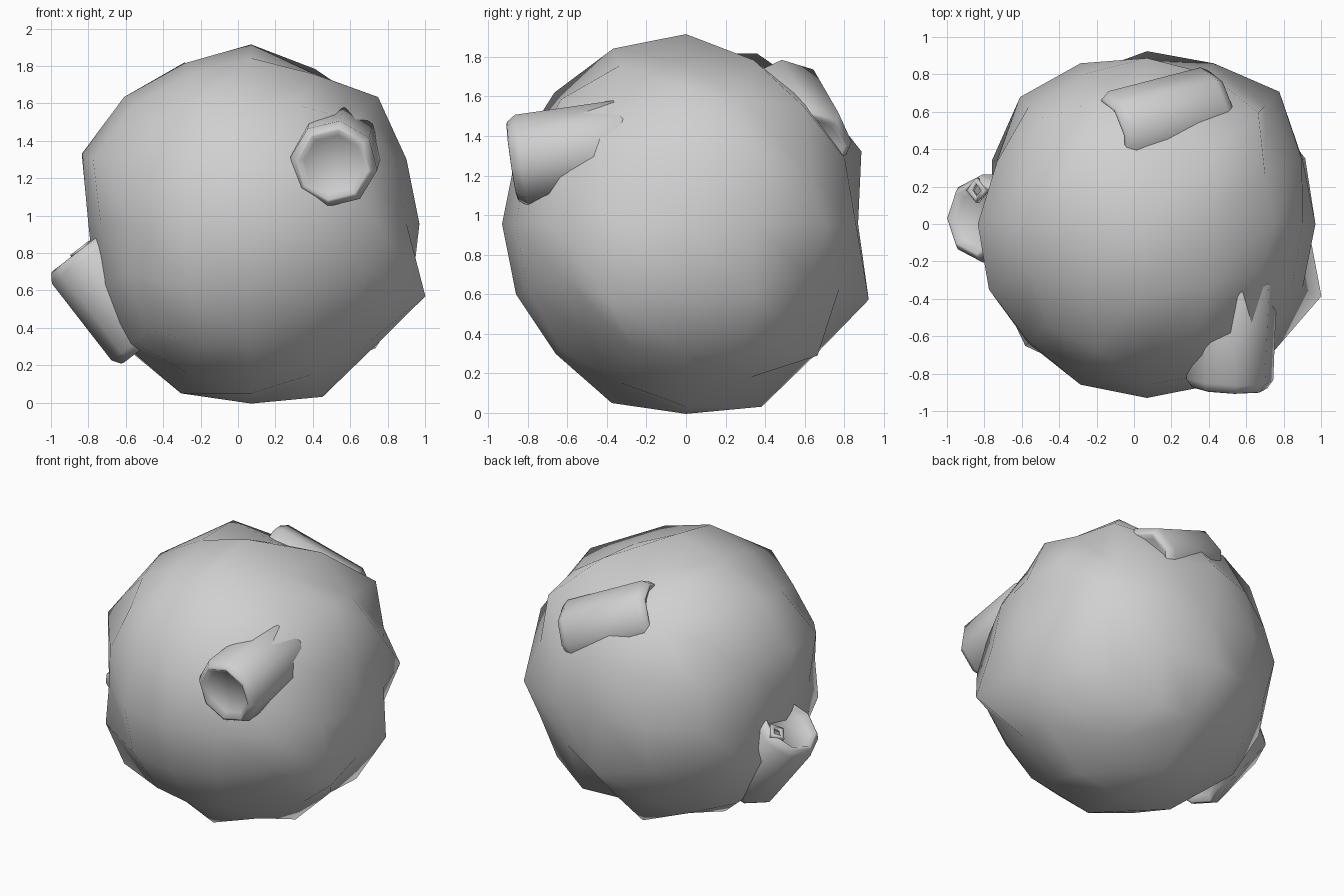
import bpy, bmesh, math
from mathutils import Vector, Matrix

cube = bpy.data.objects.get("Cube")
if cube:
    bpy.data.objects.remove(cube, do_unlink=True)

grey = bpy.data.materials.new("plain_grey")
grey.use_nodes = True
grey.diffuse_color = (0.63, 0.63, 0.63, 1)
grey.node_tree.nodes["Principled BSDF"].inputs["Base Color"].default_value = grey.diffuse_color


def add_object(name, bm):
    bmesh.ops.recalc_face_normals(bm, faces=bm.faces)
    for face in bm.faces:
        face.smooth = True
    mesh = bpy.data.meshes.new(name)
    bm.to_mesh(mesh)
    bm.free()
    mesh.materials.append(grey)
    obj = bpy.data.objects.new(name, mesh)
    bpy.context.collection.objects.link(obj)
    return obj


# Lumpy boulder: a cube grid swollen to a ball, with bumps and dents.
# Grid points are named by side: Left/Right, Front/Back, Down/Top; a small letter is half way.
CENTRE = Vector((0.07, 0, 0.955))
BASE_RADIUS = 0.93
BUMPS = {
    1.08: "Rfd",
    1.03: "RBT",
    1.0: "rD bD Bd RB lbT",
    0.98: "fD lD Lt Lft LFD RbD rBD Rbd lFT LBT LbD",
    0.96: "T D fT LT RT LB LFd RBD lBT RF Rbt Bt rbT RFT Lbd",
    0.9: "Rt Rb LF R rbD rBd bt Ld Rf Rft RfT FT rBT",
    0.87: "bT Lfd B L Lf Lb rT",
}
RADIUS = {name: r for r, names in BUMPS.items() for name in names.split()}
SIDES = (["L", "l", "", "r", "R"], ["F", "f", "", "b", "B"], ["D", "d", "", "t", "T"])

bm = bmesh.new()
bmesh.ops.create_cube(bm, size=2)
bmesh.ops.subdivide_edges(bm, edges=bm.edges[:], cuts=3, use_grid_fill=True)
for v in bm.verts:
    name = "".join(side[round(c * 2) + 2] for side, c in zip(SIDES, v.co))
    direction = Vector([math.tan(c * math.pi / 4) for c in v.co]).normalized()
    v.co = CENTRE + direction * RADIUS.get(name, BASE_RADIUS)
add_object("boulder", bm)


def bridge(bm, a, b):
    for k in range(len(a)):
        n = (k + 1) % len(a)
        bm.faces.new((a[k], a[n], b[n], b[k]))


# Eight-sided drum with bevelled rims and dished ends, plus a small ring by the start
def add_drum(name, start, end, side):
    start, end = Vector(start), Vector(end)
    z = (end - start).normalized()
    x = Vector(side)
    x = (x - z * x.dot(z)).normalized()
    frame = Matrix((x, z.cross(x), z)).transposed().to_4x4()
    frame.translation = start
    length = (end - start).length

    half = [(0.16, 0.03), (0.19, 0.0), (0.205, 0.005), (0.235, 0.05)]
    profile = half + [(r, length - t) for r, t in reversed(half)]
    bm = bmesh.new()
    rings = []
    for r, t in profile:
        rings.append([bm.verts.new((r * math.cos(k * math.pi / 4), r * math.sin(k * math.pi / 4), t))
                      for k in range(8)])
    for a, b in zip(rings, rings[1:]):
        bridge(bm, a, b)
    bm.faces.new(rings[0])
    bm.faces.new(rings[-1])
    add_object(name, bm).matrix_world = frame

    bm = bmesh.new()
    loops = []
    for k in range(4):
        a = k * math.pi / 2
        loops.append([bm.verts.new((0.15 + r * math.cos(a), r * math.sin(a), t))
                      for r, t in ((0.035, -0.01), (0.065, -0.01), (0.065, 0.02), (0.035, 0.02))])
    for k in range(4):
        bridge(bm, loops[k], loops[(k + 1) % 4])
    add_object(name + "_ring", bm).matrix_world = frame


add_drum("front_drum", (0.535, -0.26, 1.36), (0.51, -0.88, 1.27), (0.15, 0, 1))
add_drum("side_drum", (-0.84, 0.03, 0.82), (-0.46, 0.03, 0.33), (0, 1, 0))
add_drum("back_drum", (0.45, 0.62, 1.33), (-0.13, 0.47, 1.59), (0, -0.6, -0.7))
